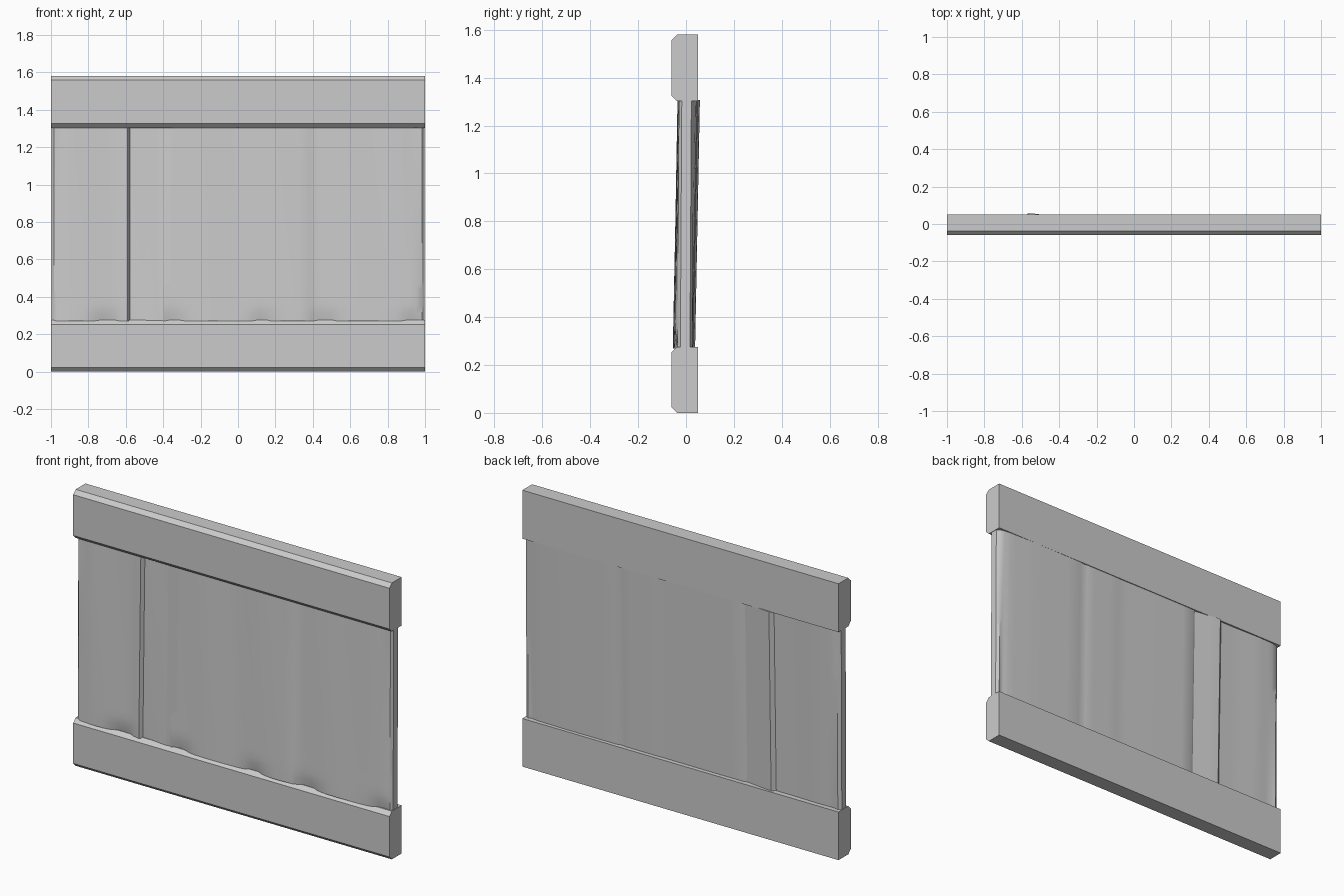
import bpy
import bmesh
import math

cube = bpy.data.objects.get("Cube")
if cube:
    bpy.data.objects.remove(cube, do_unlink=True)

grey = bpy.data.materials.new("plain_grey")
grey.use_nodes = True
colour = (0.6, 0.6, 0.6, 1)
grey.diffuse_color = colour
grey.node_tree.nodes["Principled BSDF"].inputs["Base Color"].default_value = colour


def add_object(name, bm):
    bmesh.ops.recalc_face_normals(bm, faces=bm.faces)
    mesh = bpy.data.meshes.new(name)
    bm.to_mesh(mesh)
    bm.free()
    mesh.materials.append(grey)
    obj = bpy.data.objects.new(name, mesh)
    bpy.context.collection.objects.link(obj)
    return obj


# Rails: square at the back, chamfered along both front edges
def add_rail(name, low, high):
    front, back, cut = -0.06, 0.05, 0.022
    profile = [(back, low), (back, high), (front + cut, high), (front, high - cut),
               (front, low + cut), (front + cut, low)]
    bm = bmesh.new()
    end = bm.faces.new([bm.verts.new((-1, y, z)) for y, z in profile])
    moved = bmesh.ops.extrude_face_region(bm, geom=[end])["geom"]
    bmesh.ops.translate(bm, vec=(2, 0, 0),
                        verts=[v for v in moved if isinstance(v, bmesh.types.BMVert)])
    # The starting face remains as the left cap
    add_object(name, bm)


add_rail("bottom_rail", 0, 0.275)
add_rail("top_rail", 1.303, 1.58)

# Panel: a leaning slab of uneven boards, given by front and back outlines
FRONT = [(-0.997, -0.02), (-0.985, -0.034), (-0.9, -0.04), (-0.8, -0.041), (-0.65, -0.038),
         (-0.59, -0.042), (-0.578, -0.022), (-0.5, -0.025), (-0.405, -0.03), (-0.395, -0.036),
         (-0.2, -0.04), (0, -0.037), (0.15, -0.041), (0.38, -0.042), (0.39, -0.038),
         (0.6, -0.041), (0.85, -0.04), (0.985, -0.032), (0.997, -0.02)]
BACK = [(-0.997, 0.02), (-0.98, 0.032), (-0.85, 0.036), (-0.7, 0.032), (-0.585, 0.032),
        (-0.565, 0.05), (-0.53, 0.047), (-0.4, 0.03), (-0.385, 0.037), (-0.1, 0.038),
        (0.14, 0.036), (0.16, 0.038), (0.37, 0.038), (0.39, 0.034), (0.42, 0.04),
        (0.75, 0.042), (0.92, 0.038), (0.98, 0.03), (0.997, 0.02)]
TUCKS = [(-0.71, 0.08), (-0.34, 0.05), (0.13, 0.06), (0.47, 0.07), (0.95, 0.08)]
LOW, HIGH, ROWS = 0.27, 1.306, 24


def subdivide(points, parts=4):
    result = []
    for (xa, ya), (xb, yb) in zip(points, points[1:]):
        count = parts if xb - xa > 0.05 else 1
        result += [(xa + (xb - xa) * i / count, ya + (yb - ya) * i / count)
                   for i in range(count)]
    return result + [points[-1]]


outline = [(x, y, True) for x, y in subdivide(FRONT)]
outline += [(x, y, False) for x, y in reversed(subdivide(BACK))]

bm = bmesh.new()
rings = []
for row in range(ROWS + 1):
    t = row / ROWS
    z = LOW + (HIGH - LOW) * t
    lean = -0.012 + 0.02 * t
    ring = []
    for x, y, is_front in outline:
        if is_front and abs(x) < 0.98:
            # Boards tuck in unevenly at the foot
            tuck = sum(math.exp(-((x - c) / w) ** 2) for c, w in TUCKS)
            y += 0.018 * tuck * max(0, 1 - t / 0.06)
            y += 0.0015 * math.sin(17 * x + 2 * t)
        weight = 1 if abs(x) < 0.98 else 0.3
        ring.append(bm.verts.new((x, y + lean * weight, z)))
    rings.append(ring)
for lower, upper in zip(rings, rings[1:]):
    for i in range(len(outline)):
        j = (i + 1) % len(outline)
        bm.faces.new((lower[i], lower[j], upper[j], upper[i]))
bm.faces.new(rings[0])
bm.faces.new(rings[-1])
panel = add_object("board_panel", bm)

bpy.ops.object.select_all(action="DESELECT")
panel.select_set(True)
bpy.context.view_layer.objects.active = panel
bpy.ops.object.shade_smooth_by_angle(angle=math.radians(30))
